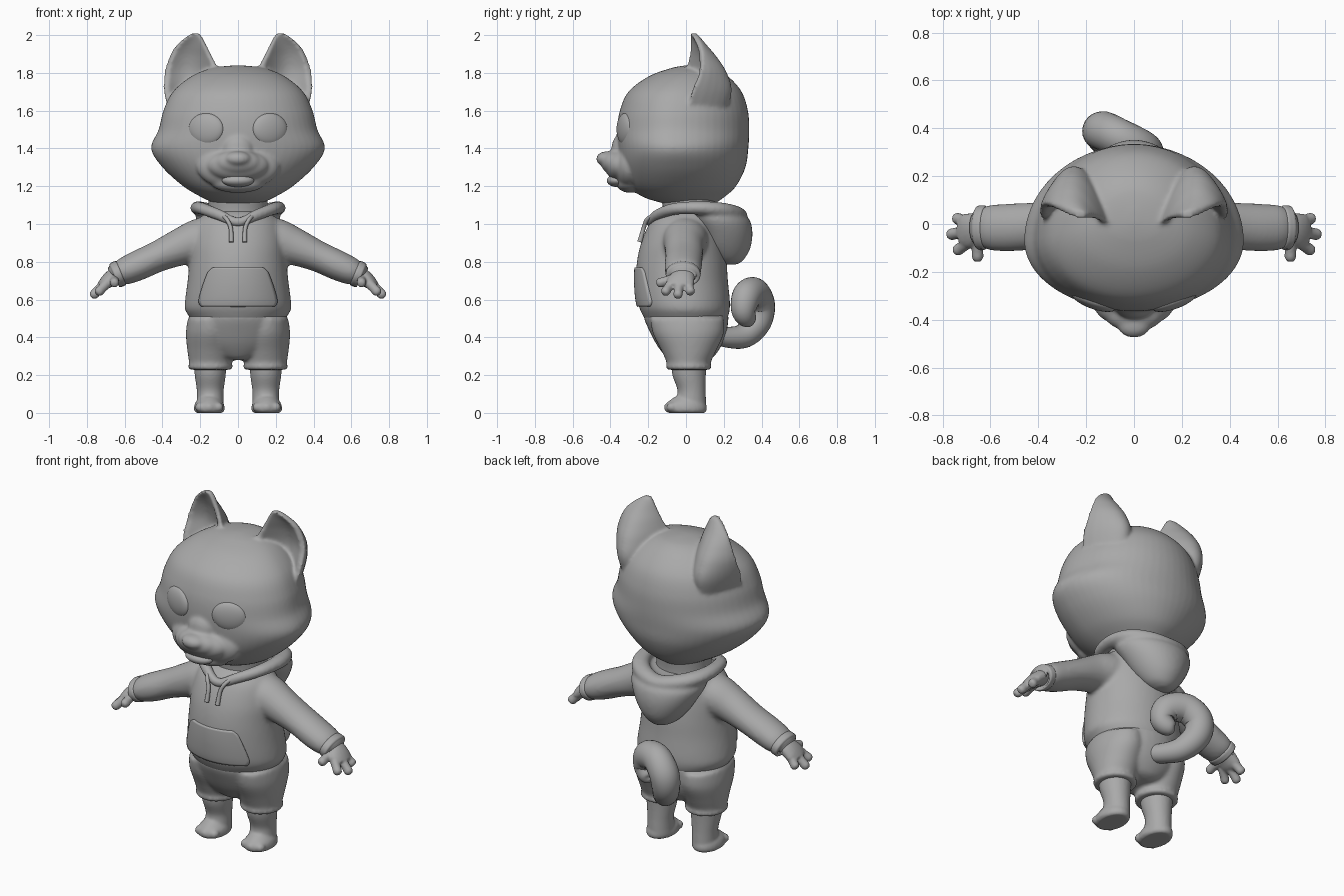
import bpy, bmesh, math
from mathutils import Vector, Matrix

if "Cube" in bpy.data.objects:
    bpy.data.objects.remove(bpy.data.objects["Cube"])

grey = bpy.data.materials.new("plain_grey")
grey.use_nodes = True
TONE = (0.4, 0.4, 0.4, 1)
grey.diffuse_color = TONE
grey.node_tree.nodes["Principled BSDF"].inputs["Base Color"].default_value = TONE


def spline(rows, steps=6, closed=False):
    """Smoothly interpolate rows of numbers."""
    n, out = len(rows), []
    pick = (lambda i: rows[i % n]) if closed else (lambda i: rows[max(0, min(n - 1, i))])
    for i in range(n if closed else n - 1):
        a, b, c, d = (pick(i + k) for k in (-1, 0, 1, 2))
        for s in range(steps):
            t = s / steps
            out.append([q + t / 2 * (r - p + t * (2 * p - 5 * q + 4 * r - w + t * (3 * (q - r) + w - p)))
                        for p, q, r, w in zip(a, b, c, d)])
    return out if closed else out + [list(rows[-1])]


def skin(bm, rings, closed=False):
    """Join rings of points into a closed surface."""
    vs = [[bm.verts.new(p) for p in r] for r in rings]
    n = len(vs[0])
    for a, b in zip(vs, vs[1:] + vs[:1] if closed else vs[1:]):
        for i in range(n):
            bm.faces.new((a[i], a[(i + 1) % n], b[(i + 1) % n], b[i]))
    if not closed:
        bm.faces.new(vs[0][::-1])
        bm.faces.new(vs[-1])


def stack(bm, rows, mid=0.5, x=0, seg=40):
    """Rows of height, half width, front y, back y; widest at fraction mid."""
    rings = []
    for z, w, f, b in spline(rows):
        yc = f + mid * (b - f)
        ring = []
        for i in range(seg):
            a = math.tau * i / seg
            s = math.sin(a)
            ring.append((x + w * math.cos(a), yc + s * (b - yc if s > 0 else yc - f), z))
        rings.append(ring)
    skin(bm, rings)


def tube(bm, rows, ref, closed=False, seg=20):
    """Rows of x, y, z, radius along ref, radius across it."""
    rows = spline(rows, 6, closed)
    pts, n, rings = [Vector(r[:3]) for r in rows], len(rows), []
    for i, r in enumerate(rows):
        nxt = pts[(i + 1) % n] if closed else pts[min(i + 1, n - 1)]
        prv = pts[i - 1] if closed else pts[max(i - 1, 0)]
        t = (nxt - prv).normalized()
        u = Vector(ref)
        u = (u - t * u.dot(t)).normalized()
        v = t.cross(u)
        rings.append([pts[i] + u * max(r[3], .002) * math.cos(k * math.tau / seg)
                      + v * max(r[4], .002) * math.sin(k * math.tau / seg) for k in range(seg)])
    skin(bm, rings, closed)


def ball(bm, centre, size, yaw=0):
    m = Matrix.Translation(centre) @ Matrix.Rotation(yaw, 4, "Z") @ Matrix.Diagonal((*size, 1))
    bmesh.ops.create_uvsphere(bm, u_segments=32, v_segments=20, radius=1, matrix=m)


def mirror(bm):
    dup = bmesh.ops.duplicate(bm, geom=bm.verts[:] + bm.edges[:] + bm.faces[:])["geom"]
    for v in dup:
        if isinstance(v, bmesh.types.BMVert):
            v.co.x *= -1


def finish(bm, name, voxel=0, smooth=4):
    """Make the object; a voxel size fuses overlapping volumes."""
    bmesh.ops.recalc_face_normals(bm, faces=bm.faces[:])
    for f in bm.faces:
        f.smooth = True
    me = bpy.data.meshes.new(name)
    bm.to_mesh(me)
    bm.free()
    me.materials.append(grey)
    ob = bpy.data.objects.new(name, me)
    bpy.context.collection.objects.link(ob)
    if voxel:
        r = ob.modifiers.new("fuse", "REMESH")
        r.mode, r.voxel_size, r.use_smooth_shade = "VOXEL", voxel, True
        s = ob.modifiers.new("soften", "SMOOTH")
        s.factor, s.iterations = 0.5, smooth
    return ob


# Head: cupped ears first so they can be mirrored, then skull and muzzle
bm = bmesh.new()
ear = [  # height, inner x, outer x, inner y, outer y, back depth, cup depth
    (1.56, .12, .36, -.03, -.03, .2, .11), (1.7, .09, .395, -.05, .0, .235, .12),
    (1.8, .095, .392, -.04, .045, .18, .10), (1.88, .13, .368, -.01, .055, .11, .065),
    (1.94, .16, .335, .005, .05, .055, .035), (1.985, .185, .285, .015, .035, .02, .012),
    (2.01, .205, .245, .02, .025, .002, 0)]
rings = []
for z, xi, xo, yi, yo, back, cup in spline(ear):
    arc = lambda t, d, p: (xi + (xo - xi) * t, yi + (yo - yi) * t + d * math.sin(math.pi * t) ** p, z)
    ts = [k / 14 for k in range(15)]
    rings.append([arc(.1 + .8 * t, cup, 1) for t in ts]
                 + [Vector(arc(t, back, .8)) + Vector((0, .032, 0)) for t in ts[::-1]])
skin(bm, rings)
mirror(bm)
stack(bm, [(1.10, .10, -.08, .14), (1.14, .19, -.22, .2), (1.2, .29, -.30, .265), (1.3, .40, -.345, .315),
           (1.4, .46, -.36, .33), (1.5, .42, -.365, .335), (1.6, .395, -.35, .328), (1.7, .345, -.305, .295),
           (1.78, .25, -.2, .225), (1.825, .14, -.08, .15), (1.84, .02, .0, .06)], mid=.42, seg=56)
ball(bm, (0, -.30, 1.305), (.22, .085, .125))
ball(bm, (0, -.345, 1.31), (.165, .085, .085))
ball(bm, (0, -.375, 1.325), (.125, .075, .068))
ball(bm, (0, -.345, 1.395), (.08, .05, .08))
ball(bm, (0, -.42, 1.345), (.07, .056, .04))
ball(bm, (0, -.295, 1.215), (.14, .075, .05))
finish(bm, "head", .009, 9)

# Lower lip
bm = bmesh.new()
ball(bm, (0, -.365, 1.23), (.085, .054, .034))
finish(bm, "lower_lip")

# Eyes
bm = bmesh.new()
ball(bm, (.169, -.322, 1.502), (.098, .033, .085), math.radians(20))
mirror(bm)
finish(bm, "eyes")

# Neck
bm = bmesh.new()
stack(bm, [(.98, .16, -.12, .17), (1.07, .155, -.12, .16), (1.18, .16, -.14, .17)])
finish(bm, "neck")

# Hoodie: sleeves and torso
ACROSS, UP = (0, 1, 0), (0, 0, 1)
bm = bmesh.new()
tube(bm, [(.08, .0, .94, .12, .11), (.2, -.005, .915, .12, .115), (.3, -.01, .88, .105, .1),
          (.42, -.01, .83, .10, .083), (.53, -.015, .78, .10, .08), (.60, -.015, .75, .095, .073),
          (.64, -.015, .733, .08, .058)], ACROSS)
mirror(bm)
stack(bm, [(.49, .245, -.215, .215), (.515, .262, -.228, .225), (.55, .282, -.245, .232), (.6, .28, -.258, .232),
           (.7, .267, -.265, .222), (.8, .257, -.26, .215), (.9, .25, -.238, .20), (1.0, .225, -.195, .18),
           (1.05, .18, -.15, .16), (1.075, .12, -.1, .12)], seg=48)
hoodie = finish(bm, "hoodie", .012, 8)

# Sleeve cuffs
bm = bmesh.new()
tube(bm, [(.615, -.015, .743, .07, .05), (.62, -.015, .741, .09, .068), (.637, -.015, .734, .093, .07),
          (.654, -.015, .727, .088, .065), (.656, -.015, .726, .06, .04)], ACROSS)
mirror(bm)
finish(bm, "sleeve_cuffs")

# Hands with three fingers and a thumb
bm = bmesh.new()
tube(bm, [(.60, -.015, .75, .055, .042), (.66, -.018, .722, .064, .042), (.70, -.03, .69, .073, .036),
          (.73, -.035, .668, .055, .022)], ACROSS)
for root, tip in (((.69, -.075, .69), (.738, -.11, .64)), ((.71, -.035, .68), (.765, -.043, .624)),
                  ((.70, .01, .685), (.742, .024, .64)), ((.655, -.06, .71), (.654, -.14, .688))):
    a, b = Vector(root), Vector(tip)
    tube(bm, [(*a, .027, .026), (*a.lerp(b, .6), .025, .024), (*b, .025, .024),
              (*a.lerp(b, 1.2), .014, .014)], UP)
mirror(bm)
finish(bm, "hands", .006, 5)

# Hood: neck roll and hanging pouch
bm = bmesh.new()
half = [(.1, -.15, 1.048, .03, .03), (.185, -.06, 1.08, .032, .038), (.21, .07, 1.085, .036, .043),
        (.175, .18, 1.075, .04, .05), (.095, .25, 1.058, .042, .05)]
loop = [(0, -.19, 1.01, .025, .025)] + half + [(0, .275, 1.045, .042, .05)]
loop += [(-p[0], *p[1:]) for p in half[::-1]]
tube(bm, loop, UP, closed=True)
stack(bm, [(.785, .03, .2, .27), (.81, .085, .16, .305), (.87, .14, .1, .34), (.95, .19, .06, .352),
           (1.02, .222, .02, .338), (1.06, .215, .0, .295)], mid=.4)
finish(bm, "hood", .01, 8)

# Drawstrings
bm = bmesh.new()
tube(bm, [(.085, -.165, 1.05, .01, .01), (.06, -.205, 1.025, .011, .011), (.04, -.222, .985, .011, .011),
          (.036, -.235, .94, .012, .012), (.036, -.245, .905, .013, .013)], (1, 0, 0), seg=12)
mirror(bm)
finish(bm, "drawstrings")

# Front pocket with rounded corners, wrapped onto the hoodie
bm = bmesh.new()
bmesh.ops.create_grid(bm, x_segments=24, y_segments=20, size=1)
for v in bm.verts:
    t = (v.co.y + 1) / 2
    edge = max(0, 1 - min(t, 1 - t) / .15)
    w = .207 - .062 * t ** 1.4 - .018 * edge ** 2
    v.co = (v.co.x * w, -.5, .565 + .205 * t)
pocket = finish(bm, "pocket")
wrap = pocket.modifiers.new("wrap", "SHRINKWRAP")
wrap.target, wrap.wrap_method = hoodie, "PROJECT"
wrap.use_project_y, wrap.use_positive_direction, wrap.use_negative_direction = True, True, False
shell = pocket.modifiers.new("thickness", "SOLIDIFY")
shell.thickness, shell.offset = .022, 0

# Shorts: two legs and a seat
bm = bmesh.new()
stack(bm, [(.228, .10, -.09, .12), (.234, .117, -.105, .135), (.252, .117, -.106, .135), (.265, .113, -.102, .13),
           (.33, .122, -.13, .16), (.42, .13, -.175, .2), (.5, .12, -.19, .2)], x=.146)
mirror(bm)
stack(bm, [(.28, .06, -.08, .11), (.30, .14, -.11, .15), (.36, .225, -.155, .19), (.43, .26, -.192, .215),
           (.5, .258, -.222, .225), (.54, .25, -.22, .22)])
finish(bm, "shorts", .01, 9)

# Legs and feet
bm = bmesh.new()
stack(bm, [(.0, .06, -.04, .09), (.015, .07, -.055, .106), (.06, .07, -.055, .106), (.12, .071, -.045, .104),
           (.2, .082, -.072, .105), (.28, .088, -.08, .11)], x=.147)
stack(bm, [(.0, .07, -.095, .1), (.012, .08, -.112, .11), (.035, .08, -.113, .11), (.055, .073, -.1, .1),
           (.085, .05, -.06, .08)], x=.152)
for k in (-1, 0, 1):
    ball(bm, (.152 + .048 * k, -.088 + .014 * abs(k), .03), (.027, .03, .026))
mirror(bm)
finish(bm, "legs", .008, 5)

# Curled tail
bm = bmesh.new()
tube(bm, [(.02, .14, .42, .05, .05), (-.02, .22, .40, .055, .055), (-.08, .31, .41, .066, .066),
          (-.13, .375, .48, .076, .076), (-.13, .39, .57, .082, .08), (-.06, .36, .635, .08, .082),
          (.03, .32, .615, .075, .08), (.055, .305, .54, .065, .065), (.02, .33, .49, .045, .045),
          (.0, .34, .478, .01, .01)], (1, 1, 0), seg=24)
finish(bm, "tail")
